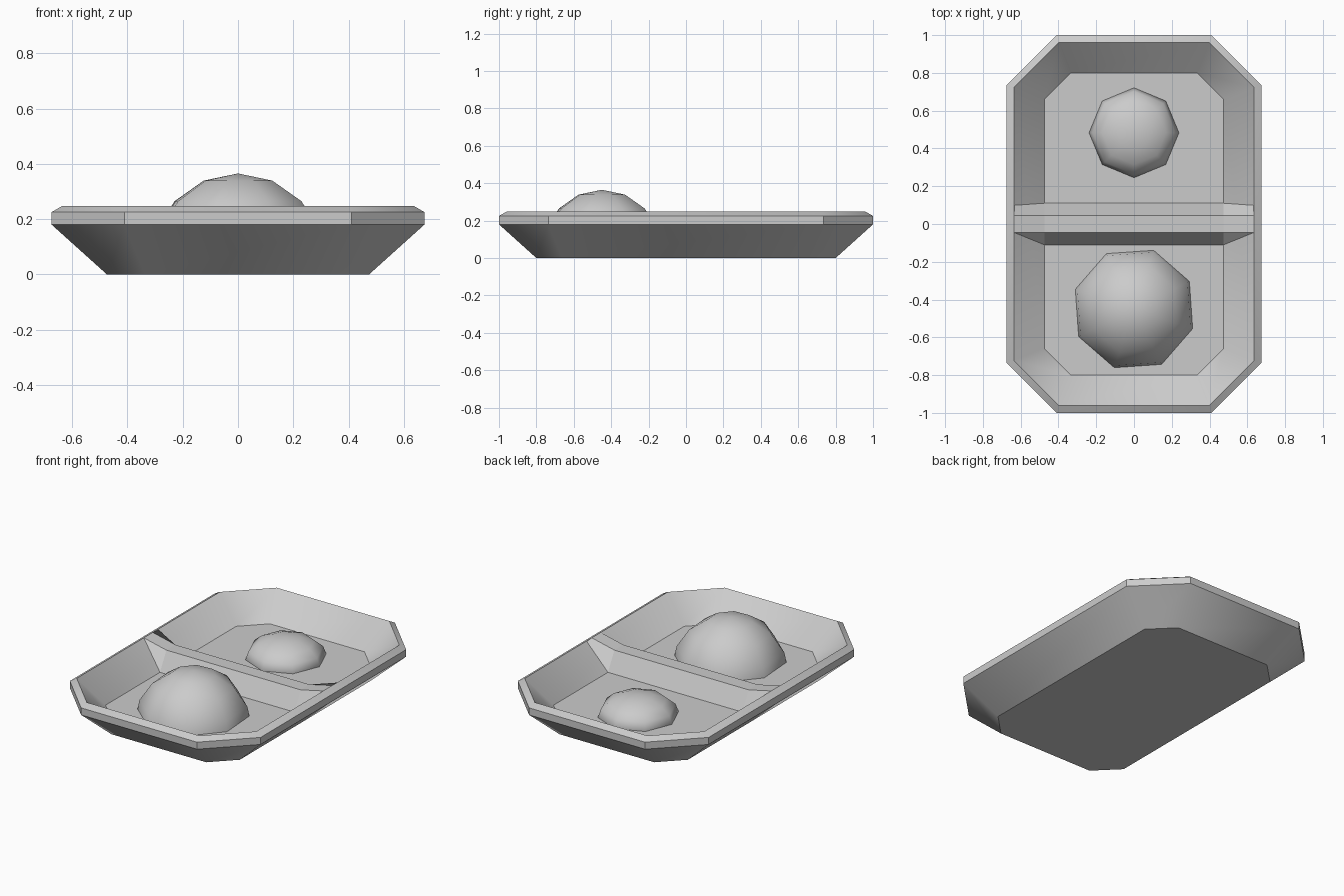
import bpy, bmesh, math
from mathutils import Matrix

if "Cube" in bpy.data.objects:
    bpy.data.objects.remove(bpy.data.objects["Cube"])

FLOOR = 0.095


def finish(name, bm, angle=40):
    bmesh.ops.recalc_face_normals(bm, faces=bm.faces)
    mesh = bpy.data.meshes.new(name)
    bm.to_mesh(mesh)
    bm.free()
    ob = bpy.data.objects.new(name, mesh)
    bpy.context.collection.objects.link(ob)
    bpy.ops.object.select_all(action='DESELECT')
    ob.select_set(True)
    bpy.context.view_layer.objects.active = ob
    bpy.ops.object.shade_smooth_by_angle(angle=math.radians(angle))
    return ob


def octagon(hx, hy, cut, z):
    quarter = [(hx, hy - cut), (hx - cut, hy)]
    pts = quarter + [(-x, y) for x, y in reversed(quarter)]
    pts += [(-x, -y) for x, y in pts]
    return [(x, y, z) for x, y in pts]


def loft(name, sections, closed_ends=True, angle=40):
    bm = bmesh.new()
    rings = [[bm.verts.new(p) for p in s] for s in sections]
    for a, b in zip(rings, rings[1:]):
        n = len(a)
        for i in range(n):
            bm.faces.new((a[i], a[(i + 1) % n], b[(i + 1) % n], b[i]))
    if closed_ends:
        bm.faces.new(rings[0])
        bm.faces.new(rings[-1])
    return finish(name, bm, angle)


# Tray: underside, outer wall, bevelled rim, inner wall and floor
loft("double_bowl_tray", [
    octagon(0.475, 0.80, 0.14, 0),
    octagon(0.675, 1.00, 0.265, 0.18),
    octagon(0.675, 1.00, 0.265, 0.225),
    octagon(0.635, 0.96, 0.237, 0.248),
    octagon(0.475, 0.80, 0.14, FLOOR),
])

# Divider: sloped ridge across the middle, rising to the rim at both ends
def ridge(x, top):
    return [(x, -0.11, FLOOR), (x, -0.045, top), (x, 0.045, top), (x, 0.11, FLOOR)]

loft("divider", [ridge(-0.475, 0.212), ridge(0.475, 0.212)])
for name, s in (("divider_end_left", -1), ("divider_end_right", 1)):
    loft(name, [
        ridge(s * 0.475, 0.212),
        [(s * 0.635, y, z) for y, z in
         ((-0.10, 0.246), (-0.045, 0.248), (0.045, 0.248), (0.10, 0.246))],
    ])


# Food mounds: low-sided domes trimmed at the floor
def mound(name, radius, height, centre, turn):
    bm = bmesh.new()
    bmesh.ops.create_uvsphere(bm, u_segments=8, v_segments=8, radius=1)
    bm.transform(Matrix.Translation(centre)
                 @ Matrix.Rotation(math.radians(turn), 4, 'Z')
                 @ Matrix.Diagonal((radius, radius, height, 1)))
    bmesh.ops.bisect_plane(bm, geom=bm.verts[:] + bm.edges[:] + bm.faces[:],
                           plane_co=(0, 0, FLOOR - 0.003), plane_no=(0, 0, 1),
                           clear_inner=True)
    finish(name, bm, 60)


mound("large_mound", 0.342, 0.342, (0, -0.45, 0.023), 26.5)
mound("small_mound", 0.238, 0.13, (0, 0.483, FLOOR), 0)
